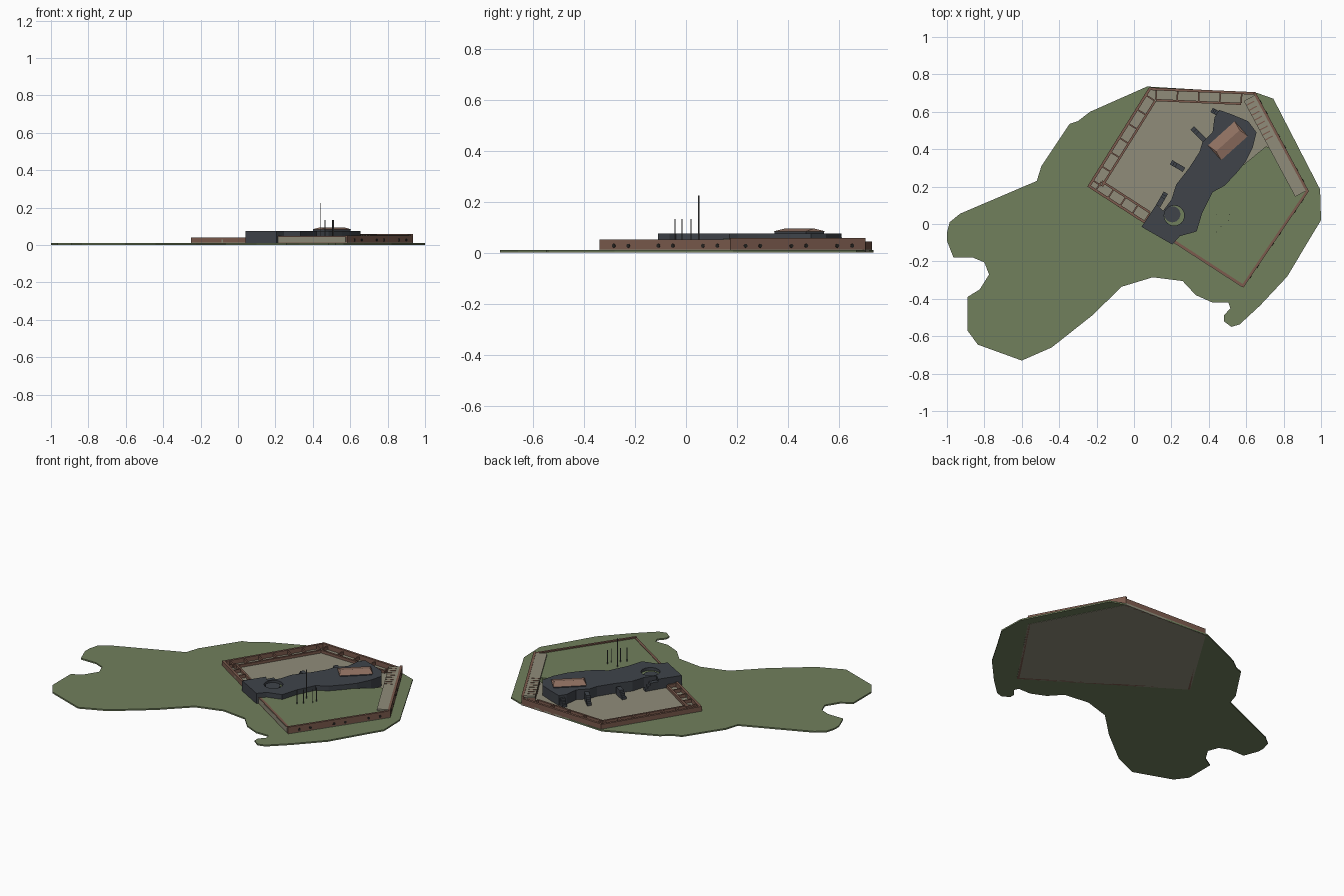
import bpy, bmesh, math
from mathutils import Vector

if "Cube" in bpy.data.objects:
    bpy.data.objects.remove(bpy.data.objects["Cube"])


def mat(name, rgb):
    m = bpy.data.materials.new(name)
    m.diffuse_color = (*rgb, 1)
    m.use_nodes = True
    m.node_tree.nodes["Principled BSDF"].inputs["Base Color"].default_value = m.diffuse_color
    return m


GREEN = mat("grass green", (0.165, 0.215, 0.108))
TAN = mat("sandy grey", (0.28, 0.265, 0.195))
BRICK = mat("brick brown", (0.20, 0.105, 0.075))
ROOF = mat("roof brown", (0.29, 0.17, 0.125))
DARK = mat("charcoal", (0.05, 0.057, 0.068))
BLACK = mat("hole black", (0.02, 0.018, 0.016))
GREY = mat("pole grey", (0.12, 0.12, 0.12))


def finish(name, bm, m):
    bmesh.ops.recalc_face_normals(bm, faces=bm.faces)
    me = bpy.data.meshes.new(name)
    bm.to_mesh(me)
    bm.free()
    me.materials.append(m)
    ob = bpy.data.objects.new(name, me)
    bpy.context.collection.objects.link(ob)
    return ob


def prism(name, pts, z0, z1, m):
    """Extrude a plan outline from z0 to z1."""
    bm = bmesh.new()
    f = bm.faces.new([bm.verts.new((x, y, z0)) for x, y in pts])
    r = bmesh.ops.extrude_face_region(bm, geom=[f])
    for v in r["geom"]:
        if isinstance(v, bmesh.types.BMVert):
            v.co.z = z1
    return finish(name, bm, m)


def along(a, b, t, off=0.0):
    """Point at fraction t of edge a-b, moved inward (to the right) by off."""
    a, b = Vector(a), Vector(b)
    d = (b - a).normalized()
    return a.lerp(b, t) + Vector((d.y, -d.x)) * off


def wall(name, a, b, z0, z1, m, off=0.0, thick=0.014, t0=0.0, t1=1.0):
    q = [along(a, b, t0, off), along(a, b, t1, off),
         along(a, b, t1, off + thick), along(a, b, t0, off + thick)]
    return prism(name, q, z0, z1, m)


def cylinder(name, x, y, z0, z1, r, m, n=24):
    pts = [(x + r * math.cos(2 * math.pi * i / n), y + r * math.sin(2 * math.pi * i / n))
           for i in range(n)]
    return prism(name, pts, z0, z1, m)


# Island
prism("island", [
    (.07, .735), (.66, .70), (.745, .67), (.995, .185), (1, .02), (.945, -.07), (.82, -.28),
    (.675, -.435), (.565, -.537), (.52, -.55), (.48, -.52), (.48, -.49), (.515, -.45),
    (.505, -.42), (.42, -.42), (.33, -.38), (.26, -.305), (.10, -.285), (-.065, -.335),
    (-.225, -.49), (-.44, -.66), (-.60, -.73), (-.835, -.645), (-.89, -.57), (-.89, -.39),
    (-.825, -.35), (-.775, -.27), (-.80, -.205), (-.86, -.18), (-.965, -.18), (-1, -.09),
    (-1, -.045), (-.985, .01), (-.93, .055), (-.52, .23), (-.495, .31), (-.345, .535),
    (-.30, .55), (-.235, .60)], 0.001, 0.01, GREEN)

# Fort floor and raised grass terrace
W, NW, NE, E, S = (-.25, .20), (.08, .73), (.65, .705), (.935, .175), (.585, -.34)
prism("fort_floor", [W, NW, NE, E, S], 0, 0.013, TAN)
prism("grass_terrace", [(.20, -.08), (.583, -.328), (.925, .175), (.81, .38), (.705, .415),
                        (.42, .18), (.26, .0)], 0.012, 0.045, GREEN)

# Outer walls, going clockwise
wall("northwest_wall", W, NW, 0, 0.04, BRICK)
wall("north_wall", NW, NE, 0, 0.043, BRICK)
wall("northeast_wall", NE, E, 0, 0.058, BRICK)
wall("southeast_wall", E, S, 0, 0.052, BRICK)
wall("rear_wall_low", S, W, 0, 0.04, BRICK, t0=0.55)
wall("rear_wall_high", S, W, 0, 0.048, BRICK, t1=0.56)
wall("rear_wall_panel", S, W, 0.016, 0.044, TAN, off=-0.002, thick=0.004, t0=0.01, t1=0.455)
wall("gate", S, W, 0.014, 0.03, TAN, off=-0.001, thick=0.016, t0=0.797, t1=0.807)

# Inner casemate walls with partitions
def casemates(name, a, b, t0, t1, count):
    wall(name + "_inner_wall", a, b, 0.01, 0.03, BRICK, off=0.06, thick=0.012, t0=t0, t1=t1)
    length = (Vector(b) - Vector(a)).length
    for i in range(count):
        t = t0 + (t1 - t0) * i / (count - 1)
        h = 0.004 / length
        wall(f"{name}_partition_{i}", a, b, 0.01, 0.034, BRICK, off=0.012, thick=0.05,
             t0=t - h, t1=t + h)


casemates("northwest", W, NW, 0.07, 0.93, 7)
casemates("north", NW, NE, 0.07, 0.87, 5)
casemates("rear", S, W, 0.64, 0.95, 5)

# Northeast rampart deck with ribs on its inner face
wall("rampart_deck", NE, E, 0.042, 0.055, TAN, off=0.012, thick=0.066, t0=0.02, t1=0.985)
for i in range(8):
    t = 0.06 + i * 0.05
    wall(f"rampart_rib_{i}", NE, E, 0.012, 0.057, BRICK, off=0.03, thick=0.046, t0=t, t1=t + .01)

# Gun openings on the seaward walls
for label, a, b in (("northeast", NE, E), ("southeast", E, S)):
    for i, t in enumerate((.10, .21, .44, .55, .78, .89)):
        p = along(a, b, t)
        d = (Vector(b) - Vector(a)).normalized()
        bm = bmesh.new()
        bmesh.ops.create_cone(bm, cap_ends=True, segments=12, radius1=.008, radius2=.008,
                              depth=.004)
        ob = finish(f"{label}_gun_opening_{i}", bm, BLACK)
        ob.rotation_euler = Vector((-d.y, d.x, 0)).to_track_quat('Z', 'Y').to_euler()
        ob.location = (p.x, p.y, 0.027)

# Dark battery across the fort with a round gun pit
battery = prism("battery", [
    (.04, -.015), (.12, .105), (.155, .07), (.20, .13), (.225, .21), (.295, .30), (.35, .385),
    (.365, .435), (.42, .49), (.43, .57), (.455, .61), (.525, .585), (.61, .55), (.655, .49),
    (.635, .41), (.595, .33), (.555, .28), (.485, .205), (.42, .17), (.39, .11), (.365, .06),
    (.335, -.04), (.245, -.065), (.205, -.11)], 0.002, 0.075, DARK)
cutter = cylinder("pit_cutter", .215, .045, .055, .1, .054, DARK)
cutter.hide_render = True
cutter.hide_viewport = True
cut = battery.modifiers.new("pit", 'BOOLEAN')
cut.object = cutter
cut.solver = 'EXACT'
cylinder("pit_floor", .215, .045, .05, .057, .0535, GREEN)
cylinder("gun_platform", .205, .052, .05, .062, .043, DARK)

# Battery stairs reaching down into the yard
for i, (x, y, ang, ln) in enumerate(((.365, .46, 135, .075), (.25, .30, 150, .06),
                                     (.14, .115, 60, .06), (.45, .59, 150, .04))):
    d = Vector((math.cos(math.radians(ang)), math.sin(math.radians(ang))))
    n = Vector((-d.y, d.x)) * .013
    c = Vector((x, y)) - d * .02
    for s, z in ((.5, .06), (.75, .045), (1, .03)):
        e = c + d * (ln * s + .02)
        prism(f"battery_stair_{i}_{z}", [c - n, e - n, e + n, c + n], .01, z, DARK)

# Hut on top of the battery: dark base, low hipped roof
def oriented(sx, sy, cx=.502, cy=.445, ang=math.radians(42)):
    return [(cx + u * sx * math.cos(ang) - v * sy * math.sin(ang),
             cy + u * sx * math.sin(ang) + v * sy * math.cos(ang))
            for u, v in ((-1, -1), (1, -1), (1, 1), (-1, 1))]


prism("hut_base", oriented(.092, .048), .07, .084, DARK)
bm = bmesh.new()
low = [bm.verts.new((x, y, .083)) for x, y in oriented(.096, .053)]
top = oriented(.085, 0)
r0, r1 = (bm.verts.new((*top[i], .095)) for i in (0, 1))
for f in ((low[0], low[1], r1, r0), (low[2], low[3], r0, r1), (low[1], low[2], r1),
          (low[3], low[0], r0), low):
    bm.faces.new(f)
finish("hut_roof", bm, ROOF)

# Flagpoles on the terrace
for i, (x, y, z) in enumerate(((.44, .05, .225), (.44, -.043, .133), (.465, -.015, .133),
                               (.505, .02, .133), (.51, .05, .133))):
    cylinder(f"flagpole_{i}", x, y, .04, z, .0022, GREY, 8)
